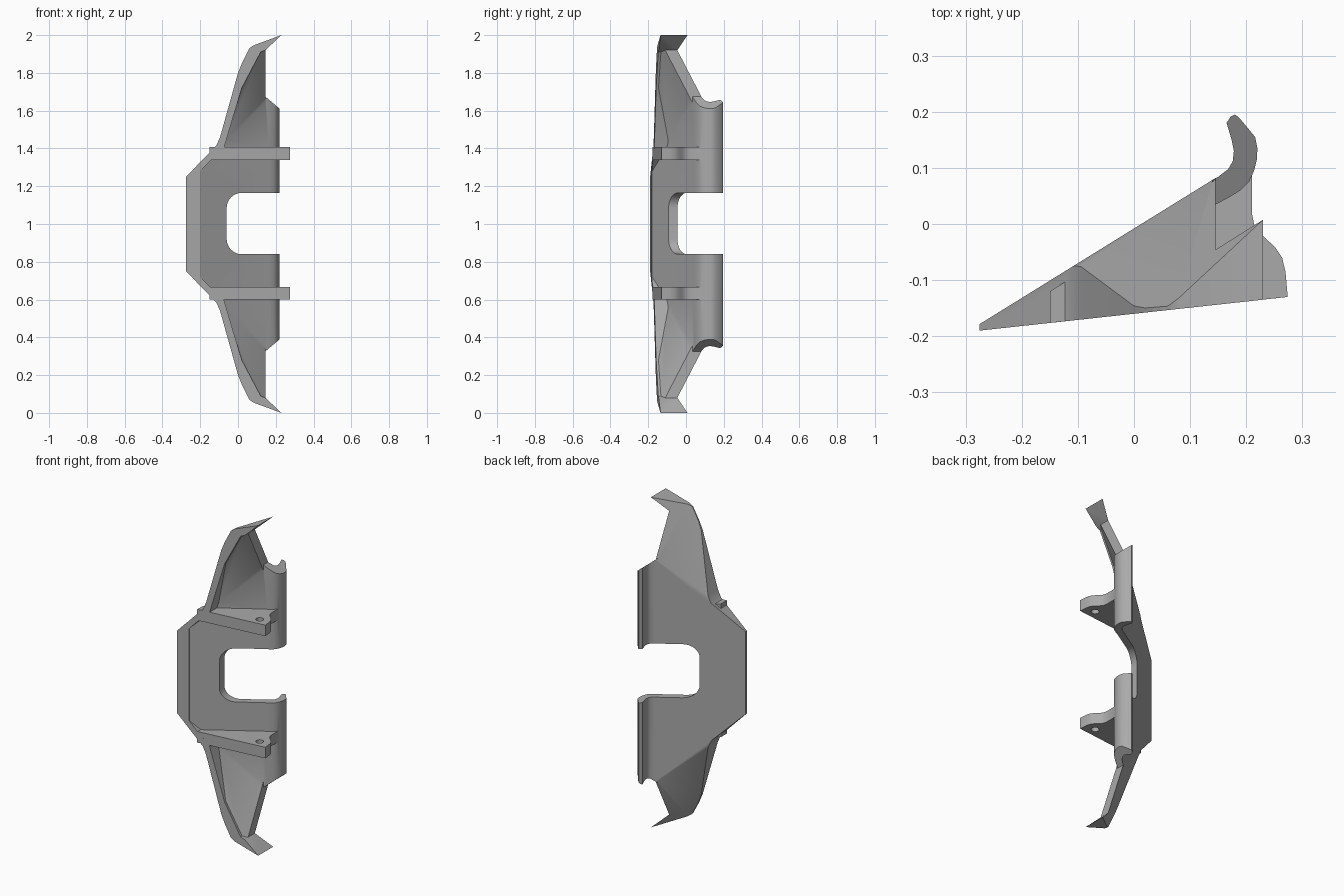
import bpy, bmesh, math
from mathutils import Vector

old = bpy.data.objects.get("Cube")
if old:
    bpy.data.objects.remove(old, do_unlink=True)

grey = bpy.data.materials.new("plain grey")
grey.use_nodes = True
grey.diffuse_color = (0.4, 0.4, 0.4, 1)
grey.node_tree.nodes["Principled BSDF"].inputs["Base Color"].default_value = (0.4, 0.4, 0.4, 1)


def prism(name, points, axis, low, high, planes=()):
    """Extrude a profile along y or z, then keep what lies behind each plane."""
    bm = bmesh.new()
    place = (lambda p: (p[0], low, p[1])) if axis == 'Y' else (lambda p: (p[0], p[1], low))
    face = bm.faces.new([bm.verts.new(place(p)) for p in points])
    out = bmesh.ops.extrude_face_region(bm, geom=[face])
    step = Vector((0, high - low, 0)) if axis == 'Y' else Vector((0, 0, high - low))
    bmesh.ops.translate(bm, vec=step, verts=[v for v in out["geom"] if isinstance(v, bmesh.types.BMVert)])
    for co, no in planes:
        cut = bmesh.ops.bisect_plane(bm, geom=bm.verts[:] + bm.edges[:] + bm.faces[:], dist=1e-6,
                                     plane_co=co, plane_no=no, clear_outer=True)
        edges = [e for e in cut["geom_cut"] if isinstance(e, bmesh.types.BMEdge)]
        bmesh.ops.holes_fill(bm, edges=edges, sides=0)
    bmesh.ops.recalc_face_normals(bm, faces=bm.faces[:])
    mesh = bpy.data.meshes.new(name)
    bm.to_mesh(mesh)
    bm.free()
    mesh.materials.append(grey)
    obj = bpy.data.objects.new(name, mesh)
    bpy.context.collection.objects.link(obj)
    return obj


def combine(obj, other, operation):
    """Apply a boolean and drop the second object."""
    bpy.context.view_layer.objects.active = obj
    mod = obj.modifiers.new("combine", 'BOOLEAN')
    mod.operation, mod.object, mod.solver = operation, other, 'EXACT'
    bpy.ops.object.modifier_apply(modifier=mod.name)
    bpy.data.objects.remove(other, do_unlink=True)


def both_halves(upper):
    return upper + [(x, 2 - z) for x, z in reversed(upper)]


def behind(a, b, c):
    """Half space y < a*x + b*z + c."""
    return (0, c, 0), (-a, 1, -b)


def slopes(drop, wing_drop):
    """Back plate plus the upper and lower wing faces, moved forward."""
    return [behind(0.619, 0, -0.008 - drop),
            behind(1.12, -0.52, 0.79 - wing_drop),
            behind(1.12, 0.52, -0.25 - wing_drop)]


def arc(cx, cy, r, start, end, n=8):
    angles = [math.radians(start + (end - start) * i / n) for i in range(n + 1)]
    return [(cx + r * math.cos(t), cy + r * math.sin(t)) for t in angles]


# Body with pointed wings, sloping back and flat front rim
outline = both_halves([(-0.275, 1.25), (-0.115, 1.415), (-0.095, 1.46), (0, 1.8), (0.02, 1.85),
                       (0.06, 1.93), (0.08, 1.945), (0.23, 2), (0.145, 1.92), (0.145, 1.67)])
front = ((0, -0.16, 0), (0.109, -1, 0))
body = prism("bracket_body", outline, 'Y', -0.5, 0.5, [front] + slopes(0, 0))

# Hollow inside the rim
inner = both_halves([(-0.2, 1.28), (-0.14, 1.34), (-0.075, 1.4), (0.02, 1.72), (0.12, 1.91),
                     (0.15, 1.923), (0.4, 1.923)])
combine(body, prism("recess_cutter", inner, 'Y', -0.6, 0.6, slopes(0.047, 0.064)), 'DIFFERENCE')

# Curved hook along the open edge, with slanted ends
hook = [(0.14, 0.032), (0.165, 0.045), (0.19, 0.06), (0.205, 0.075), (0.214, 0.095), (0.219, 0.115),
        (0.22, 0.135), (0.216, 0.155), (0.187, 0.19), (0.18, 0.195), (0.172, 0.191), (0.165, 0.18),
        (0.174, 0.15), (0.178, 0.13), (0.176, 0.112), (0.168, 0.098), (0.15, 0.084), (0.14, 0.0785)]
ends = [((0.15, 0, 1.67), (0.85, 0, 1)), ((0.15, 0, 0.33), (0.85, 0, -1))]
combine(body, prism("hook", hook, 'Z', 0.2, 1.8, ends), 'UNION')

# Two shelves with a rounded lug and a pin hole
shelf = [(-0.15, -0.1763), (0.274, -0.13), (0.27, -0.085), (0.264, -0.06), (0.252, -0.042),
         (0.236, -0.027), (0.222, -0.013), (0.214, 0), (0.21, 0.02), (0.21, 0.09),
         (0.19, 0.07), (0.14, 0.06), (-0.15, -0.12)]
for name, z in (("lower_shelf", 0.6), ("upper_shelf", 1.34)):
    plate = prism(name, shelf, 'Z', z, z + 0.067)
    hole = prism("hole_cutter", arc(0.205, -0.085, 0.022, 0, 345, 23), 'Z', z - 0.1, z + 0.2)
    combine(plate, hole, 'DIFFERENCE')
    combine(body, plate, 'UNION')

# Round cornered slot open to the hook side
slot = arc(0.02, 1.085, 0.08, 180, 90) + [(0.5, 1.165), (0.5, 0.84)] + arc(0.02, 0.92, 0.08, 270, 180)
combine(body, prism("slot_cutter", slot, 'Y', -0.5, 0.5), 'DIFFERENCE')

bpy.ops.object.select_all(action='DESELECT')
body.select_set(True)
bpy.context.view_layer.objects.active = body
bpy.ops.object.shade_smooth_by_angle(angle=math.radians(30))
